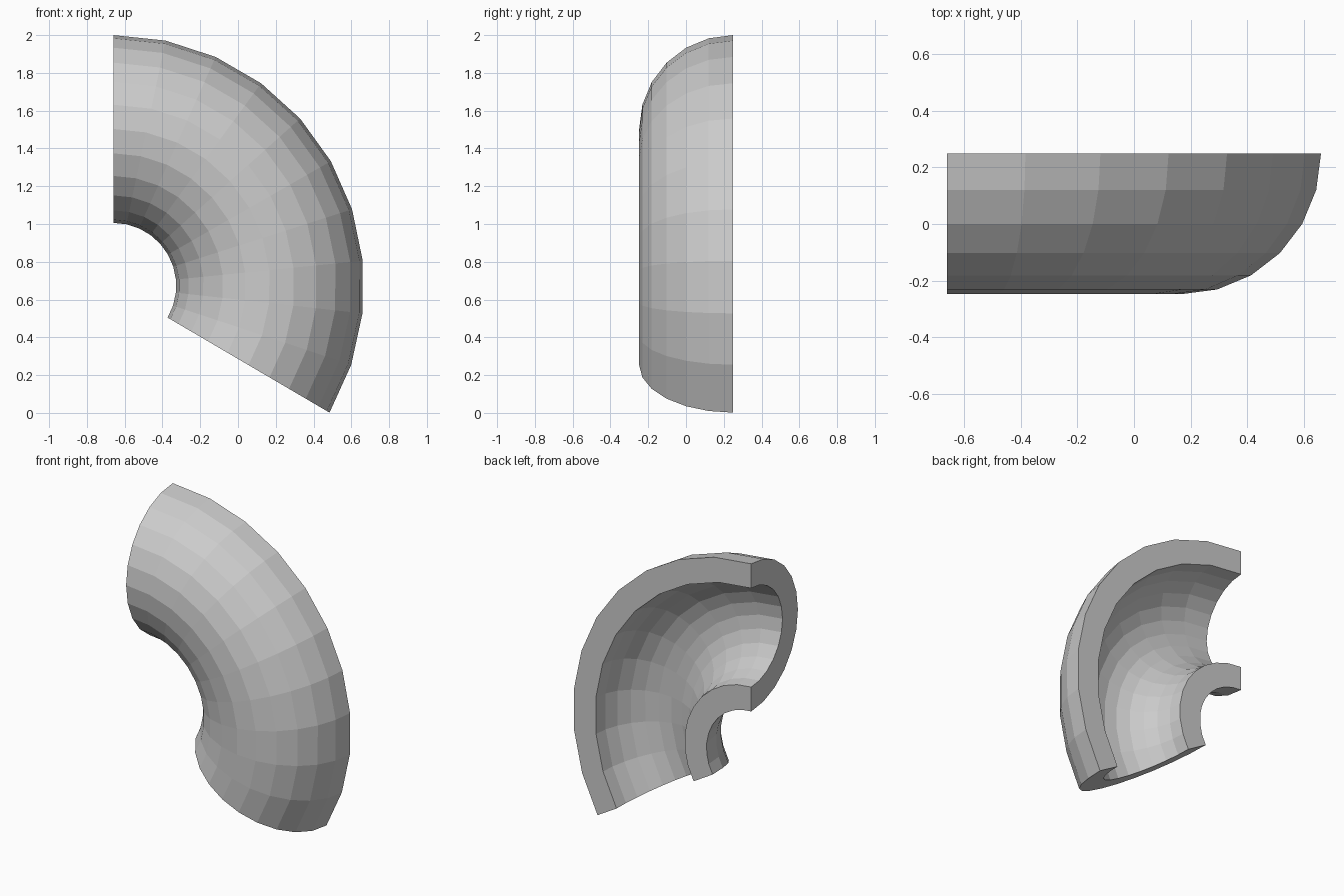
import bpy, bmesh
from math import sin, cos, pi, radians

if "Cube" in bpy.data.objects:
    bpy.data.objects.remove(bpy.data.objects["Cube"])

BEND = 0.83      # radius of the bend's centre line
OUTER = 0.497    # outer pipe radius
INNER = 0.333    # bore radius
SIDES = 12       # facets round the half pipe
STEPS = 10       # facets along the bend
SWEEP = radians(120.4)
CX, CY, CZ = -0.66, 0.249, 2 - BEND - OUTER   # bend axis and cut plane


def half_ring(r, order):
    """Half circle as (distance from bend axis, y)."""
    return [(BEND + r * cos(pi * i / SIDES), CY - r * sin(pi * i / SIDES))
            for i in order]


# C-shaped cross-section: outside wall, then back along the bore
profile = (half_ring(OUTER, range(SIDES + 1))
           + half_ring(INNER, range(SIDES, -1, -1)))

bm = bmesh.new()
rings = []
for k in range(STEPS + 1):
    a = SWEEP * k / STEPS
    rings.append([bm.verts.new((CX + d * sin(a), y, CZ + d * cos(a)))
                  for d, y in profile])

# Walls and cut rims along the bend
n = len(profile)
for r0, r1 in zip(rings, rings[1:]):
    for i in range(n):
        j = (i + 1) % n
        bm.faces.new((r0[i], r0[j], r1[j], r1[i]))

# End caps, as quads between outside and bore
for r in (rings[0], rings[-1]):
    for i in range(SIDES):
        bm.faces.new((r[i], r[i + 1], r[n - 2 - i], r[n - 1 - i]))

bmesh.ops.recalc_face_normals(bm, faces=bm.faces)
mesh = bpy.data.meshes.new("half_pipe_elbow")
bm.to_mesh(mesh)
bm.free()
elbow = bpy.data.objects.new("half_pipe_elbow", mesh)
bpy.context.collection.objects.link(elbow)
